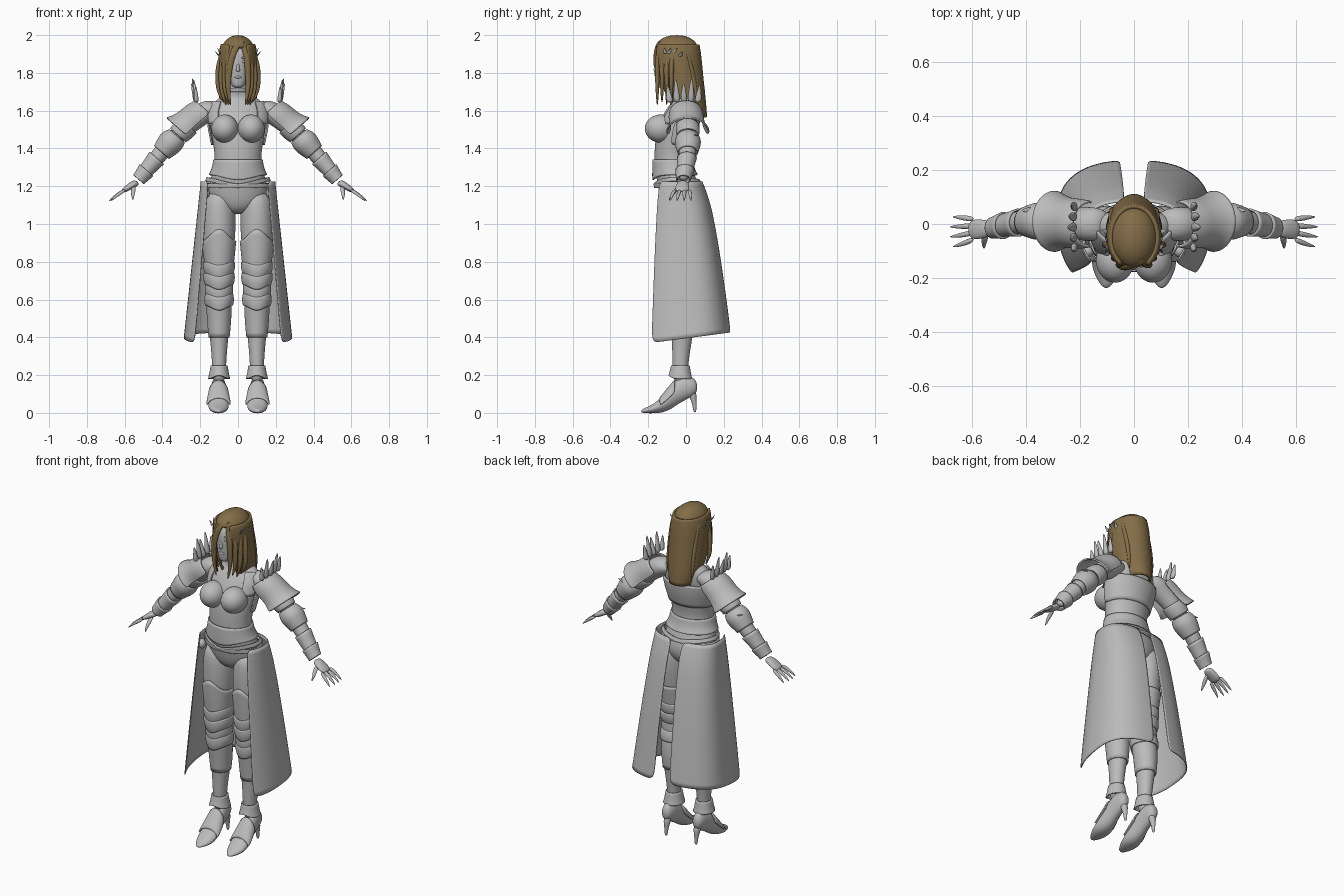
import bpy, bmesh, math
from mathutils import Vector

cube = bpy.data.objects.get("Cube")
if cube:
    bpy.data.objects.remove(cube, do_unlink=True)


def material(name, red, green, blue):
    mat = bpy.data.materials.new(name)
    colour = (red, green, blue, 1)
    mat.use_nodes = True
    mat.diffuse_color = colour
    mat.node_tree.nodes["Principled BSDF"].inputs["Base Color"].default_value = colour
    return mat


GREY = material("plain grey", .5, .5, .5)
BROWN = material("hair brown", .23, .155, .065)

# Cross-section axes: (width direction, depth direction)
UPRIGHT = (Vector((1, 0, 0)), Vector((0, -1, 0)))
ARM = (Vector((0, 1, 0)), Vector((.75, 0, .66)))
FOOT = (Vector((1, 0, 0)), Vector((0, 0, 1)))


def finish(name, bm, mat, mirror=False, thick=0, smooth=2):
    bmesh.ops.recalc_face_normals(bm, faces=bm.faces)
    mesh = bpy.data.meshes.new(name)
    bm.to_mesh(mesh)
    bm.free()
    mesh.materials.append(mat)
    obj = bpy.data.objects.new(name, mesh)
    bpy.context.collection.objects.link(obj)
    for face in mesh.polygons:
        face.use_smooth = True
    if mirror:
        obj.modifiers.new("Mirror", 'MIRROR').use_mirror_merge = False
    subdivide = obj.modifiers.new("Smooth", 'SUBSURF')
    subdivide.levels = subdivide.render_levels = smooth
    if thick:
        solid = obj.modifiers.new("Thickness", 'SOLIDIFY')
        solid.thickness, solid.offset = thick, 0
    return obj


def skin(bm, rings, closed):
    """Join successive rings of vertices with quads."""
    for a, b in zip(rings, rings[1:]):
        count = len(a)
        for i in range(count if closed else count - 1):
            j = (i + 1) % count
            bm.faces.new((a[i], a[j], b[j], b[i]))


def loft(name, rows, axes=UPRIGHT, mat=GREY, mirror=False, arc=None, cap=True, thick=0, sides=16):
    """Rows are (x, y, z, width, depth[, point]); point lifts the front of a row.
    arc gives the start and end angle of an open shell, from the depth direction."""
    bm = bmesh.new()
    across, outward = axes
    start, end = [math.radians(a) for a in arc] if arc else (0, math.tau)
    rings = []
    for x, y, z, width, depth, *point in rows:
        ring = []
        for i in range(sides):
            angle = start + (end - start) * i / (sides - 1 if arc else sides)
            p = Vector((x, y, z)) + across * width * math.sin(angle) + outward * depth * math.cos(angle)
            p.z += sum(point) * max(0, math.cos(angle)) ** 5
            ring.append(bm.verts.new(p))
        rings.append(ring)
    skin(bm, rings, not arc)
    if cap:
        bm.faces.new(rings[0])
        bm.faces.new(rings[-1])
    return finish(name, bm, mat, mirror, thick)


def column(x, rows):
    """Put rows of (y, z, width, depth) at one x."""
    return [(x, *row) for row in rows]


def section(limb, z):
    """Interpolate the cross-section of a limb at a height."""
    for a, b in zip(limb, limb[1:]):
        t = (z - a[2]) / (b[2] - a[2])
        if 0 <= t <= 1:
            return [p + (q - p) * t for p, q in zip(a, b)]


def fitted(name, limb, levels, axes=UPRIGHT, mirror=True, arc=None):
    """Armour shell that follows a limb; levels are (height, clearance[, point])."""
    rows = []
    for z, grow, *point in levels:
        x, y, z, width, depth = section(limb, z)
        rows.append((x, y, z, width + grow, depth + grow, *point))
    return loft(name, rows, axes, GREY, mirror, arc, cap=False, thick=.008)


def strand(name, points, width, depth, power=3, axes=UPRIGHT, mat=GREY, mirror=True):
    """Solid that tapers along its points; a high power keeps it full until the tip."""
    rows = []
    for i, point in enumerate(points):
        scale = 1 - .8 * (i / (len(points) - 1)) ** power
        rows.append((*point, width * scale, depth * scale))
    return loft(name, rows, axes, mat, mirror, sides=8)


def spike(name, base, tip, width, depth):
    base, tip = Vector(base), Vector(tip)
    return strand(name, [base, base.lerp(tip, .5), tip], width, depth, power=1)


def ball(name, centre, size, mirror=True):
    bm = bmesh.new()
    bmesh.ops.create_uvsphere(bm, u_segments=20, v_segments=12, radius=1)
    bmesh.ops.scale(bm, vec=size, verts=bm.verts)
    bmesh.ops.translate(bm, vec=centre, verts=bm.verts)
    return finish(name, bm, GREY, mirror, smooth=1)


# Torso and neck
torso = column(0, [(-.03, 1.05, .05, .06), (-.03, 1.1, .13, .1), (-.03, 1.17, .175, .115), (-.07, 1.3, .125, .1),
                   (-.07, 1.38, .125, .1), (-.05, 1.5, .15, .11), (-.02, 1.61, .16, .09), (0, 1.66, .12, .06),
                   (-.02, 1.69, .05, .05), (-.05, 1.8, .04, .04)])
loft("torso", torso)
ball("breasts", (.07, -.135, 1.505), (.073, .085, .075))

# Bodice edges, choker and crossed belts
fitted("bodice_hem", torso, [(1.34, .005), (1.29, .01, -.02), (1.26, .015, -.03)], mirror=False)
fitted("back_plate", torso, [(1.42, .006), (1.5, .008), (1.56, .006)], mirror=False, arc=(80, 280))
fitted("choker", torso, [(1.7, .006), (1.72, .006)], mirror=False)
for side, label in ((1, "left"), (-1, "right")):
    belt = fitted(label + "_belt", torso, [(1.23, .015, -.02), (1.21, .015, -.02)], mirror=False)
    for vert in belt.data.vertices:
        vert.co.z += side * vert.co.x * .1
ball("pouches", (.17, -.1, 1.165), (.022, .025, .028))

# Skirt: two flared halves, open at the front and back
bm = bmesh.new()
rings = []
for step in range(9):
    t = step / 8
    flare = t ** .65
    ring = []
    for i in range(13):
        angle = math.radians(7 + 123 * i / 12)
        s, c = math.sin(angle) ** .8, math.copysign(abs(math.cos(angle)) ** .8, math.cos(angle))
        reach = .115 + .09 * flare if c > 0 else .155 + .145 * flare
        y = -.03 + .06 * flare + c * reach
        ring.append(bm.verts.new((s * (.195 + .09 * t), y, 1.225 + (.13 * y - .83) * t)))
    rings.append(ring)
skin(bm, rings, False)
finish("skirt_panels", bm, GREY, mirror=True, thick=.006)

# Legs
legs = column(.1, [(-.03, 1.18, .07, .09), (-.03, 1.08, .09, .105), (-.035, .95, .09, .1), (-.04, .8, .072, .08),
                   (-.04, .65, .06, .06), (-.02, .5, .06, .066), (-.02, .4, .05, .056),
                   (-.03, .27, .037, .042), (-.03, .15, .036, .04)])
loft("legs", legs, mirror=True)

# Thigh, knee, shin and ankle armour
fitted("thigh_plates", legs, [(.91, .004, .07), (.84, .005, .02), (.76, .004)], mirror=True)
for i, z in enumerate((.77, .71, .65, .6)):
    grow = .008 + .004 * (i % 2)
    fitted("knee_plate_%d" % (i + 1), legs, [(z + .03, grow, -.02), (z, grow + .006, -.025), (z - .03, grow, -.03)])
fitted("greaves", legs, [(.59, .005, -.02), (.5, .003), (.4, .003)])
fitted("ankle_cuffs", legs, [(.25, .005), (.21, .012, .01), (.18, .02, .02)])

# High heeled shoes
shoes = column(.103, [(.06, .135, .018, .025), (.035, .14, .036, .055), (-.03, .13, .042, .075),
                      (-.09, .07, .05, .06), (-.14, .034, .058, .036), (-.19, .017, .045, .02),
                      (-.24, .008, .012, .009)])
loft("shoes", shoes, FOOT, mirror=True)
loft("heels", column(.1, [(.047, 0, .009, .009), (.045, .05, .01, .01), (.03, .12, .03, .03)]), mirror=True)
fitted("toe_plates", shoes, [(.1, .004), (.06, .007), (.036, .004)], FOOT, arc=(-85, 85))

# Arms and hands
arms = [(.1, 0, 1.63, .05, .045), (.16, 0, 1.605, .068, .064), (.21, 0, 1.565, .06, .057),
        (.28, .01, 1.505, .05, .047), (.35, .01, 1.44, .045, .044), (.4, .01, 1.385, .047, .046),
        (.46, 0, 1.315, .04, .038), (.53, -.015, 1.23, .028, .026)]
loft("arms", arms, ARM, mirror=True)
loft("palms", [(.53, -.015, 1.225, .028, .022), (.57, -.02, 1.2, .038, .019), (.615, -.02, 1.17, .038, .013)],
     ARM, mirror=True)
for i in range(4):
    y = .018 - .025 * i
    reach = .08 - .01 * abs(i - 1.5)
    strand("finger_%d" % (i + 1), [(.595, y, 1.182), (.605 + reach / 2, y * 1.3, 1.155), (.61 + reach, y * 1.5, 1.12)],
           .012, .011, axes=ARM)
strand("thumbs", [(.55, -.035, 1.2), (.557, -.065, 1.165), (.557, -.092, 1.125)], .014, .014)

# Arm armour
fitted("upper_arm_rings", arms, [(1.52, .006), (1.495, .013), (1.47, .008)], ARM)
fitted("elbow_guards", arms, [(1.465, .006), (1.44, .025), (1.41, .016), (1.38, .005)], ARM)
spike("elbow_wings", (.35, .055, 1.46), (.415, .05, 1.475), .03, .02)
fitted("bracers", arms, [(1.35, .006), (1.3, .003), (1.25, .005)], ARM)
fitted("wrist_cuffs", arms, [(1.285, .012), (1.25, .008), (1.235, .008)], ARM)

# Pauldrons with a flared rim and a crown of spikes
fitted("pauldrons", arms, [(1.6, .015), (1.57, .03), (1.54, .033), (1.51, .045), (1.49, .062)], ARM, arc=(-105, 105))
for i in range(5):
    y = -.085 + .037 * i
    rise = .08 + .03 * (i % 2) - .2 * abs(y)
    spike("pauldron_spike_%d" % (i + 1), (.22, y, 1.64), (.25 - abs(y) * .3, y * 1.15, 1.67 + rise), .018, .024)
fitted("shoulder_straps", torso, [(1.65, .01), (1.6, .006), (1.53, .006)], arc=(40, 75))

# Head and face
loft("head", column(0, [(-.128, 1.72, .022, .022), (-.113, 1.745, .045, .045), (-.09, 1.79, .06, .072),
                        (-.08, 1.85, .07, .085), (-.075, 1.91, .074, .09), (-.06, 1.96, .05, .06)]))
strand("nose", column(0, [(-.158, 1.805), (-.162, 1.82), (-.152, 1.875)]), .012, .014, mirror=False)
ball("eyes", (.028, -.15, 1.86), (.014, .01, .008))
ball("brows", (.028, -.153, 1.88), (.02, .008, .005))
ball("lips", (0, -.155, 1.778), (.018, .009, .008), mirror=False)
spike("ears", (.07, -.045, 1.86), (.122, -.02, 1.915), .014, .022)
for i in range(3):
    spike("temple_leaf_%d" % (i + 1), (.093, -.07 - i * .02, 1.9), (.11, -.045 - i * .035, 1.935), .005, .012)

# Hair: closed crown and a long fall that is open over the face
loft("hair_crown", column(0, [(-.05, 2, .02, .03), (-.05, 1.985, .055, .08), (-.05, 1.955, .083, .112),
                              (-.05, 1.92, .093, .12)]), mat=BROWN)
loft("hair_fall", column(0, [(-.05, 1.95, .085, .115), (-.05, 1.9, .1, .125), (-.03, 1.75, .1, .118),
                             (0, 1.65, .095, .1), (.03, 1.565, .065, .075)]),
     mat=BROWN, arc=(31, 329), cap=False, thick=.014, sides=24)

# Pointed locks at the back, beside the face and across the brow
for i in range(9):
    x = (i - 4) * .02
    y = .07 - abs(x) / 2
    strand("back_lock_%d" % (i + 1), [(x, y - .035, 1.94), (x, y, 1.82), (x, y + .027, 1.68),
                                      (x, y + .025, 1.56 + abs(x) / 2 + .015 * (i % 2))],
           .018, .015, mat=BROWN, mirror=False)
for i in range(4):
    x = .05 + i * .016
    y = -.152 + i * .025
    strand("side_locks_%d" % (i + 1), [(.025, y + .02, 1.965), (x, y, 1.88), (x * 1.08, y, 1.78), (x * 1.08, y, 1.7),
                                       (x * .75, y, 1.625 + .015 * (i % 2))], .019, .015, mat=BROWN)
strand("fringe", [(.03, -.13, 1.97), (-.01, -.155, 1.945), (-.035, -.165, 1.88), (-.05, -.16, 1.79),
                  (-.045, -.15, 1.68)], .021, .012, mat=BROWN, mirror=False)
